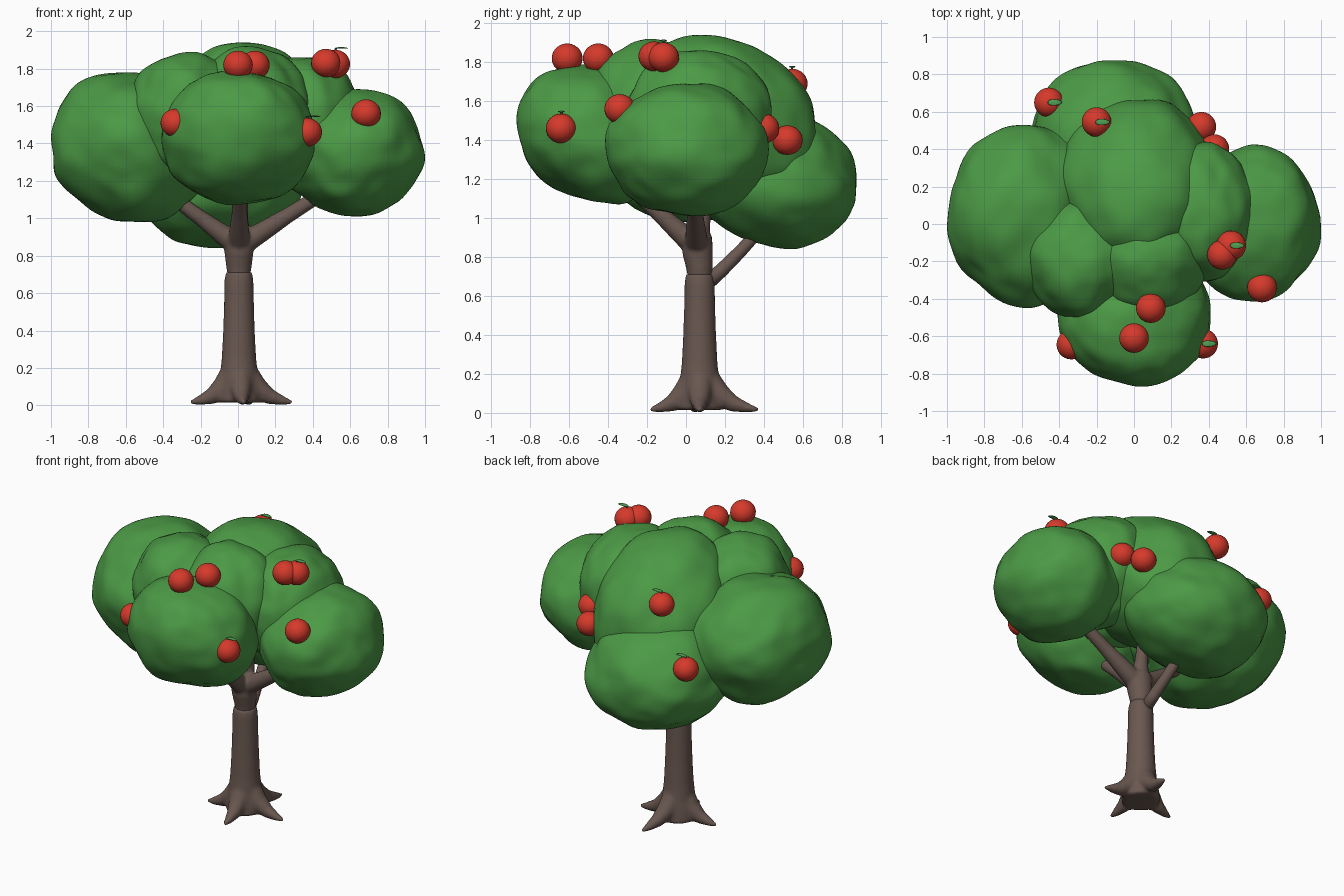
import bpy, bmesh, math
from mathutils import Vector, noise

if "Cube" in bpy.data.objects:
    bpy.data.objects.remove(bpy.data.objects["Cube"])


def material(name, rgb):
    m = bpy.data.materials.new(name)
    m.use_nodes = True
    m.diffuse_color = (*rgb, 1)
    bsdf = m.node_tree.nodes["Principled BSDF"]
    bsdf.inputs["Base Color"].default_value = (*rgb, 1)
    bsdf.inputs["Roughness"].default_value = 0.8
    return m


FOLIAGE = material("foliage green", (0.071, 0.32, 0.06))
BARK = material("bark brown", (0.142, 0.096, 0.08))
RED = material("fruit red", (0.67, 0.042, 0.024))
LEAF = material("small leaf green", (0.08, 0.35, 0.085))
STEM = material("stem brown", (0.06, 0.04, 0.03))


def finish(bm, name, mat):
    """Turn a bmesh into a smooth shaded object."""
    bmesh.ops.recalc_face_normals(bm, faces=bm.faces)
    mesh = bpy.data.meshes.new(name)
    for f in bm.faces:
        f.smooth = True
    bm.to_mesh(mesh)
    bm.free()
    mesh.materials.append(mat)
    obj = bpy.data.objects.new(name, mesh)
    bpy.context.collection.objects.link(obj)
    return obj


def tube(bm, path, sides=20):
    """Closed tapered tube through (x, y, z, radius) points."""
    pts = [Vector(p[:3]) for p in path]
    rings = []
    for i, p in enumerate(pts):
        t = (pts[min(i + 1, len(pts) - 1)] - pts[max(i - 1, 0)]).normalized()
        u = t.cross(Vector((0.3, 1, 0.1))).normalized()
        v = t.cross(u)
        ring = []
        for k in range(sides):
            a = math.tau * k / sides
            ring.append(bm.verts.new(p + path[i][3] * (u * math.cos(a) + v * math.sin(a))))
        rings.append(ring)
    for a, b in zip(rings, rings[1:]):
        for k in range(sides):
            n = (k + 1) % sides
            bm.faces.new((a[k], a[n], b[n], b[k]))
    bm.faces.new(rings[0][::-1])
    bm.faces.new(rings[-1])


def blend(obj, voxel, rounds):
    """Fuse overlapping tubes into one organic surface."""
    r = obj.modifiers.new("fuse", 'REMESH')
    r.mode = 'VOXEL'
    r.voxel_size = voxel
    r.use_smooth_shade = True
    s = obj.modifiers.new("soften", 'SMOOTH')
    s.factor = 0.5
    s.iterations = rounds


# Trunk with four spreading roots
CX, CY = 0.005, 0.07
bm = bmesh.new()
tube(bm, [(CX, CY, z, r) for z, r in
          ((0.015, 0.12), (0.08, 0.115), (0.16, 0.102), (0.26, 0.092), (0.4, 0.085),
           (0.55, 0.08), (0.67, 0.078), (0.715, 0.07))])
for x, y in ((0.285, 0.07), (0.07, 0.365), (-0.25, 0.04), (0.03, -0.18)):
    dx, dy = x - CX, y - CY
    tube(bm, [(CX + dx * f, CY + dy * f, z, r) for f, z, r in
              ((0.1, 0.18, 0.07), (0.35, 0.09, 0.06), (0.6, 0.045, 0.042),
               (0.85, 0.024, 0.025), (1.02, 0.015, 0.012))])
blend(finish(bm, "trunk", BARK), 0.012, 6)

# Crown of the trunk splitting into branches
bm = bmesh.new()
tube(bm, [(CX, CY, 0.69, 0.06), (CX, CY, 0.74, 0.068), (CX, 0.06, 0.82, 0.078),
          (CX, 0.055, 0.9, 0.08), (CX, 0.05, 0.95, 0.045)])
for x, y, z in ((-0.36, 0.04, 1.12), (0.48, 0.04, 1.15), (0.01, -0.3, 1.17), (0.02, 0.11, 1.12)):
    tube(bm, [(CX + (x - CX) * f, 0.055 + (y - 0.055) * f, 0.85 + (z - 0.85) * f, r)
              for f, r in ((0, 0.062), (0.25, 0.054), (0.55, 0.042), (1, 0.036))])
blend(finish(bm, "upper_branches", BARK), 0.01, 4)

# Low branch towards the back
bm = bmesh.new()
tube(bm, [(0.0, 0.11, 0.67, 0.04), (-0.01, 0.18, 0.73, 0.036),
          (-0.03, 0.28, 0.83, 0.033), (-0.05, 0.38, 0.94, 0.03)])
finish(bm, "back_branch", BARK)


def foliage(name, xs, ys, zs, lean=(0, 0), seed=0):
    """Lumpy rounded clump filling the given ranges; lean tilts its height."""
    bm = bmesh.new()
    bmesh.ops.create_icosphere(bm, subdivisions=5, radius=1)
    for v in bm.verts:
        d = v.co.normalized()
        offset = Vector((seed * 5.3, seed, 2.1))
        v.co = d * (1 + 0.07 * noise.noise(d * 1.6 + offset) + 0.025 * noise.noise(d * 3.5 + offset))
        v.co.z += lean[0] * v.co.x + lean[1] * v.co.y
    for axis, (low, high) in enumerate((xs, ys, zs)):
        values = [v.co[axis] for v in bm.verts]
        start, size = min(values), max(values) - min(values)
        for v in bm.verts:
            v.co[axis] = low + (v.co[axis] - start) / size * (high - low)
    finish(bm, name, FOLIAGE)


# Foliage clumps
foliage("foliage_right", (-1, -0.15), (-0.45, 0.53), (0.98, 1.78), (-0.08, 0), 1)
foliage("foliage_left", (0.25, 1), (-0.415, 0.425), (1.01, 1.69), (0.05, 0), 2)
foliage("foliage_front", (-0.41, 0.41), (-0.87, -0.12), (1.07, 1.79), (0, -0.15), 3)
foliage("foliage_back", (-0.56, 0.34), (0.03, 0.875), (0.84, 1.56), (0, -0.1), 4)
foliage("foliage_top", (-0.41, 0.45), (-0.28, 0.665), (1.05, 1.94), (0, -0.2), 5)
foliage("foliage_top_right", (-0.59, 0.05), (-0.52, 0.14), (1.2, 1.89), (0, 0), 6)
foliage("foliage_top_front", (-0.24, 0.39), (-0.49, 0.14), (1.2, 1.92), (0, 0), 7)
foliage("foliage_top_left", (0.06, 0.665), (-0.31, 0.44), (1.14, 1.86), (0, 0), 8)


def fruit(index, place, leafy):
    """Round fruit, optionally with stem and leaf."""
    place = Vector(place)
    bm = bmesh.new()
    bmesh.ops.create_uvsphere(bm, u_segments=28, v_segments=18, radius=0.079)
    for v in bm.verts:
        v.co.z *= 0.96
        v.co += place
    finish(bm, f"fruit_{index}", RED)
    if not leafy:
        return
    bm = bmesh.new()
    x, y, z = place
    tube(bm, [(x, y, z + 0.05, 0.005), (x, y, z + 0.07, 0.005), (x + 0.004, y, z + 0.085, 0.006)], 8)
    finish(bm, f"fruit_stem_{index}", STEM)
    bm = bmesh.new()
    bmesh.ops.create_uvsphere(bm, u_segments=16, v_segments=8, radius=1)
    for v in bm.verts:
        c = v.co
        v.co = place + Vector((0.032 + c.x * 0.039, c.y * 0.017 * (1 - 0.2 * c.x),
                               0.087 + c.z * 0.004 - 0.004 * c.x ** 2))
    finish(bm, f"fruit_leaf_{index}", LEAF)


# Fruit scattered over the clumps
FRUIT = [(0, -0.61, 1.82, False), (0.09, -0.45, 1.82, False), (0.47, -0.165, 1.83, False),
         (0.52, -0.115, 1.825, True), (0.685, -0.34, 1.56, False), (0.37, -0.64, 1.46, True),
         (-0.335, -0.645, 1.51, False), (-0.455, 0.65, 1.36, True), (-0.2, 0.545, 1.69, True),
         (0.43, 0.40, 1.46, False), (0.36, 0.52, 1.4, False)]
for i, (x, y, z, leafy) in enumerate(FRUIT, 1):
    fruit(i, (x, y, z), leafy)
